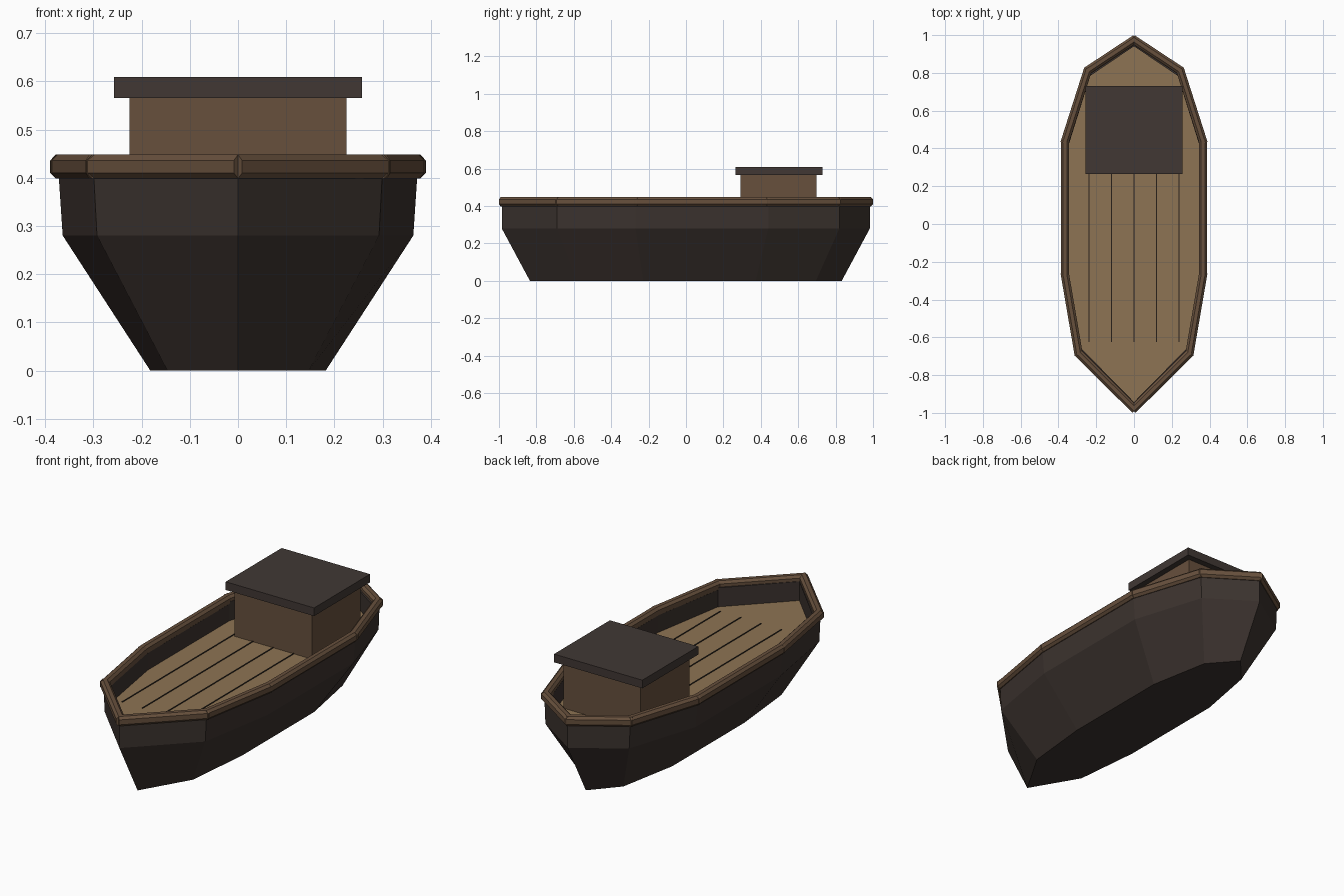
import bpy, bmesh, math
from mathutils import Vector, Matrix

if "Cube" in bpy.data.objects:
    bpy.data.objects.remove(bpy.data.objects["Cube"])


def material(name, rgb):
    m = bpy.data.materials.new(name)
    m.diffuse_color = (*rgb, 1)
    m.use_nodes = True
    m.node_tree.nodes["Principled BSDF"].inputs["Base Color"].default_value = m.diffuse_color
    return m


DARK = material("dark_wood", (0.045, 0.033, 0.028))
ROOF = material("roof_dark", (0.052, 0.039, 0.034))
BROWN = material("brown_wood", (0.135, 0.08, 0.046))
TAN = material("deck_wood", (0.27, 0.175, 0.088))
GROOVE = material("groove_dark", (0.02, 0.014, 0.01))


def finish(name, bm, mat):
    bmesh.ops.recalc_face_normals(bm, faces=bm.faces)
    me = bpy.data.meshes.new(name)
    bm.to_mesh(me)
    bm.free()
    me.materials.append(mat)
    ob = bpy.data.objects.new(name, me)
    bpy.context.collection.objects.link(ob)
    return ob


def box(name, center, size, mat, angle=0.0, bevel=0.0):
    bm = bmesh.new()
    bmesh.ops.create_cube(bm, size=1, matrix=Matrix.Diagonal((*size, 1)))
    if bevel:  # chamfer only the long edges, leaving flat ends
        edges = [e for e in bm.edges
                 if abs(e.verts[0].co.x - e.verts[1].co.x) > 1e-4]
        bmesh.ops.bevel(bm, geom=edges, offset=bevel, segments=1, affect='EDGES')
    ob = finish(name, bm, mat)
    ob.location = center
    ob.rotation_euler.z = angle
    return ob


# Plan outline of the hull: right side from bow to stern, then mirrored
half = [(0, -0.985), (0.30, -0.69), (0.373, -0.27), (0.373, 0.44),
        (0.25, 0.82), (0, 0.983)]
outline = half + [(-x, y) for x, y in reversed(half[1:-1])]


def loft(name, levels, mat):
    # stack scaled copies of the outline: (x scale, y scale, z)
    bm = bmesh.new()
    rings = [[bm.verts.new((x * sx, y * sy, z)) for x, y in outline]
             for sx, sy, z in levels]
    n = len(outline)
    for a, b in zip(rings, rings[1:]):
        for i in range(n):
            j = (i + 1) % n
            bm.faces.new((a[i], a[j], b[j], b[i]))
    bm.faces.new(rings[0])
    bm.faces.new(rings[-1])
    return finish(name, bm, mat)


# Hull with chine, bulwark and inner wall
loft("hull", [(0.488, 0.847, 0), (0.975, 1, 0.28), (1, 1, 0.42),
              (0.925, 0.957, 0.42), (0.925, 0.957, 0.30)], DARK)

# Deck
loft("deck", [(0.93, 0.959, 0.295), (0.93, 0.959, 0.32)], TAN)

# Deck plank grooves
for i in range(-2, 3):
    box(f"plank_groove_{i + 3}", (i * 0.119, 0, 0.32), (0.006, 1.25, 0.006), GROOVE)

# Gunwale rail: one chamfered bar per outline side
rail = [Vector((x * 0.98, y * 0.992)) for x, y in outline]
for i, a in enumerate(rail):
    b = rail[(i + 1) % len(rail)]
    d, mid = b - a, (a + b) / 2
    box(f"rail_{i + 1}", (mid.x, mid.y, 0.423), (d.length + 0.02, 0.044, 0.05),
        BROWN, math.atan2(d.y, d.x), 0.012)

# Cabin and its roof
box("cabin", (0, 0.495, 0.4425), (0.45, 0.405, 0.255), BROWN)
box("cabin_roof", (0, 0.4975, 0.587), (0.514, 0.465, 0.043), ROOF)
